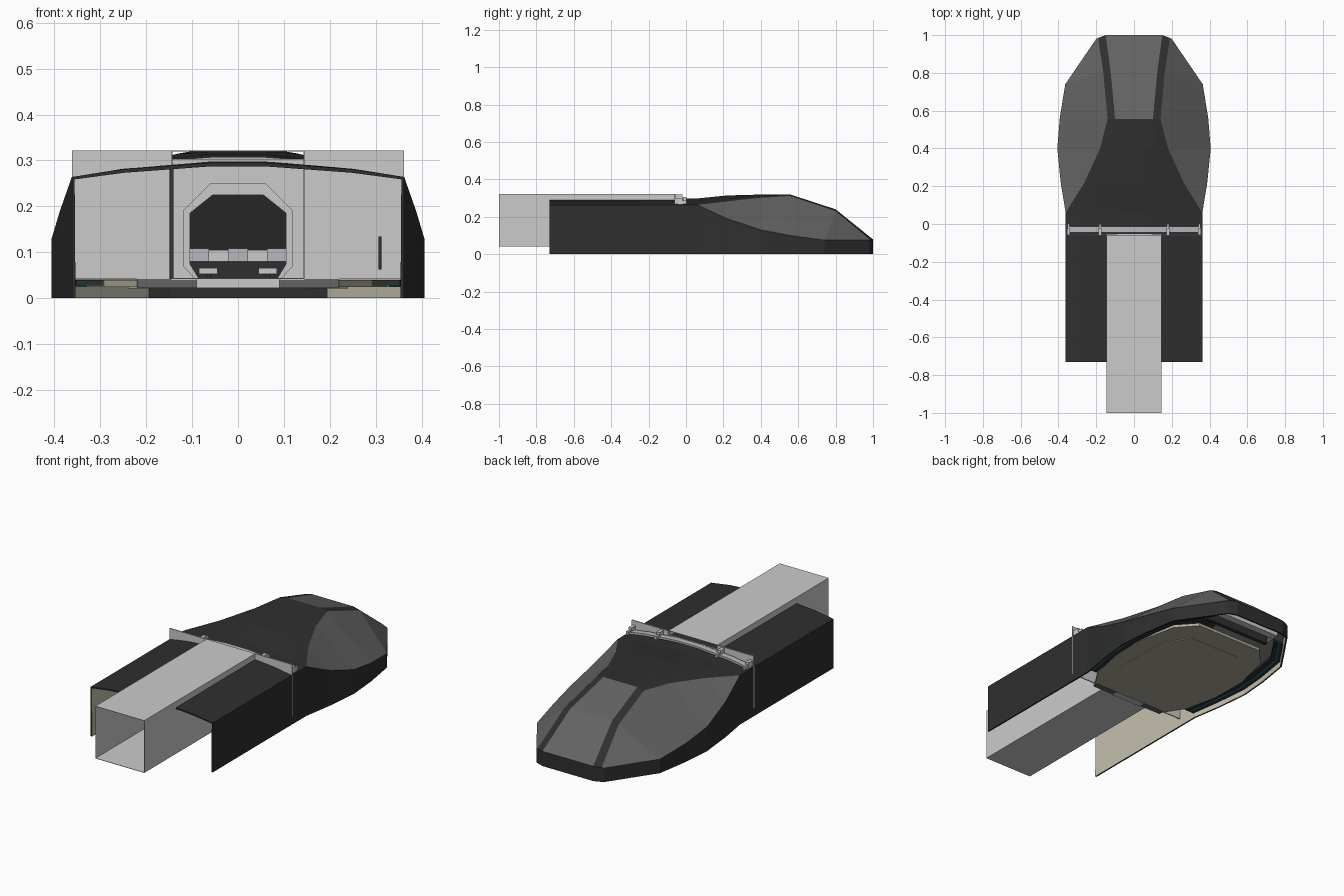
import bpy, bmesh
from mathutils import Vector

if "Cube" in bpy.data.objects:
    bpy.data.objects.remove(bpy.data.objects["Cube"])


def material(name, r, g, b):
    m = bpy.data.materials.new(name)
    m.diffuse_color = (r, g, b, 1)
    m.use_nodes = True
    m.node_tree.nodes["Principled BSDF"].inputs["Base Color"].default_value = m.diffuse_color
    return m


HULL = material("hull_dark", .028, .028, .028)
LINER = material("liner_dark", .028, .028, .028)
GLASS = material("smoked_glass", .125, .125, .125)
KHAKI = material("khaki_lining", .55, .53, .42)
FLOOR = material("floor_khaki", .42, .4, .32)
LILAC = material("pale_trim", .5, .47, .52)
BLUE = material("blue_strip", .02, .22, .36)


def finish(name, bm, *mats, normals=True):
    if normals:
        bmesh.ops.recalc_face_normals(bm, faces=bm.faces)
    me = bpy.data.meshes.new(name)
    bm.to_mesh(me)
    bm.free()
    for m in mats:
        me.materials.append(m)
    ob = bpy.data.objects.new(name, me)
    bpy.context.collection.objects.link(ob)
    return ob


def box(name, x, y, z, *mats):
    bm = bmesh.new()
    bmesh.ops.create_cube(bm, size=1)
    for v in bm.verts:
        v.co = Vector([a[0] + (c + .5) * (a[1] - a[0]) for a, c in zip((x, y, z), v.co)])
    return finish(name, bm, *mats)


def pair(name, x, y, z, *mats):
    box(name + "_right", x, y, z, *mats)
    box(name + "_left", (-x[1], -x[0]), y, z, *mats)


def mirrored(half):
    return half + [(-p[0],) + tuple(p[1:]) for p in reversed(half)]


def slab(name, half, z0, z1, *mats):
    """Flat plate from a mirrored plan outline."""
    bm = bmesh.new()
    f = bm.faces.new([bm.verts.new((x, y, z0)) for x, y in mirrored(half)])
    ext = bmesh.ops.extrude_face_region(bm, geom=[f])["geom"]
    for v in ext:
        if isinstance(v, bmesh.types.BMVert):
            v.co.z = z1
    if not any(abs(g.normal.z) > .9 and abs(g.calc_center_median().z - z0) < 1e-6 for g in bm.faces):
        bm.faces.new([v for v in bm.verts if abs(v.co.z - z0) < 1e-6])
    return finish(name, bm, *mats)


def ring(name, outer, inner, y0, y1, *mats):
    """Upright plate with an opening, from two matching loops in x and z."""
    bm = bmesh.new()
    loops = [[bm.verts.new((x, y, z)) for x, z in mirrored(h)]
             for h, y in ((outer, y0), (inner, y0), (inner, y1), (outer, y1))]
    n = len(loops[0])
    for a, b in zip(loops, loops[1:] + loops[:1]):
        for i in range(n):
            bm.faces.new((a[i], a[(i + 1) % n], b[(i + 1) % n], b[i]))
    return finish(name, bm, *mats)


def sweep(name, rows, *mats):
    """Closed bar through a row of four-point sections."""
    bm = bmesh.new()
    rows = [[bm.verts.new(p) for p in r] for r in rows]
    for a, b in zip(rows, rows[1:]):
        for i in range(4):
            bm.faces.new((a[i], a[(i + 1) % 4], b[(i + 1) % 4], b[i]))
    bm.faces.new(rows[0])
    bm.faces.new(rows[-1])
    return finish(name, bm, *mats)


def strip(name, path, width, height, *mats):
    """Band running inward from a plan path, on both sides."""
    for side, s in (("right", 1), ("left", -1)):
        sweep(f"{name}_{side}", [[(s * (x + dx), y, z + dz) for dx, dz in
              ((0, 0), (-width, 0), (-width, height), (0, height))] for x, y, z in path], *mats)


# Hull shell: stations of wall foot, shoulder, glass top, roof edge, roof centre
stations = [
    [(.362, -.73, 0), (.362, -.73, .264), (.362, -.73, .264), (.25, -.73, .281), (.06, -.73, .295)],
    [(.362, .06, 0), (.362, .06, .264), (.362, .06, .264), (.25, .06, .282), (.06, .06, .298)],
    [(.388, .22, 0), (.388, .22, .19), (.262, .22, .283), (.19, .22, .298), (.06, .22, .314)],
    [(.406, .40, 0), (.406, .40, .13), (.18, .40, .302), (.13, .40, .315), (.06, .40, .319)],
    [(.393, .56, 0), (.393, .56, .10), (.14, .555, .312), (.10, .555, .32), (.06, .555, .32)],
    [(.364, .74, 0), (.364, .74, .075), (.162, .80, .23), (.123, .80, .24), (.06, .80, .24)],
    [(.20, .98, 0), (.20, .98, .075), (.19, .985, .077), (.15, 1.0, .079), (.06, 1.0, .079)],
]
bm = bmesh.new()
rows = [[bm.verts.new(p) for p in mirrored(s)] for s in stations]
for i, (a, b) in enumerate(zip(rows, rows[1:])):
    for j in range(9):
        k = min(j, 8 - j)
        if k == 1 and i == 0:
            continue
        f = bm.faces.new((a[j], a[j + 1], b[j + 1], b[j]))
        glazed = k == 1 or (k >= 3 and i >= 4)
        f.material_index = 2 if glazed else 0 if k == 0 else 1
nose = rows[-1]
foot = [nose[0]] + [bm.verts.new((v.co.x, v.co.y, 0)) for v in nose[2:8]] + [nose[9]]
for j in range(7):
    bm.faces.new((nose[j + 1], nose[j + 2], foot[j + 1], foot[j])).material_index = 1
bmesh.ops.remove_doubles(bm, verts=bm.verts, dist=1e-5)
bmesh.ops.recalc_face_normals(bm, faces=bm.faces)
if max(bm.faces, key=lambda f: f.calc_center_median().z).normal.z < 0:
    bmesh.ops.reverse_faces(bm, faces=bm.faces)
hull = finish("hull_shell", bm, HULL, HULL, GLASS, KHAKI, LINER, GLASS, normals=False)
mod = hull.modifiers.new("thickness", "SOLIDIFY")
mod.thickness = .008
mod.offset = -1
mod.material_offset = 3

# Access corridor: open-ended square tube
X, Z0, Z1 = .145, .042, .322
ring("access_corridor", [(X, Z0), (X, Z1)], [(X - .002, Z0 + .002), (X - .002, Z1 - .002)], -1, -.06)

# Bulkhead with octagonal doorway
door = [(.085, .042), (.105, .075), (.105, .185), (.055, .225)]
ring("bulkhead_centre", [(X, .04), (X, .075), (X, .185), (X, .303)], door, -.06, -.052)
ring("door_frame", [(.092, .04), (.12, .07), (.12, .19), (.06, .25)], door, -.068, -.045)
pair("bulkhead_side", (X, .362), (-.062, -.056), (.042, .322))
box("door_hinge", (-.149, -.141), (-.075, -.062), (.042, .285), LINER)
box("door_handle", (.306, .313), (-.068, -.06), (.062, .134), HULL)

# Arched roof rail with brackets
arch = [(.355, .268), (.25, .285), (.06, .299)]
sweep("roof_rail", [[(x, y, z + dz) for y, dz in
      ((-.046, -.006), (-.046, .008), (-.014, .008), (-.014, -.006))] for x, z in mirrored(arch)], LILAC)
for n, x, z in (("inner", .18, .288), ("outer", .347, .268)):
    pair(f"rail_bracket_{n}", (x - .009, x + .009), (-.056, -.02), (z, z + .03))
    pair(f"rail_clamp_{n}", (x - .006, x + .006), (-.02, .003), (z, z + .018))

# Cabin floor with stepped plates and side ledges
slab("cabin_floor", [(.22, -.05), (.29, .06), (.33, .25), (.335, .45), (.29, .66), (.20, .76)],
     .024, .04, FLOOR)
slab("floor_panel", [(.15, .05), (.24, .16), (.24, .5), (.15, .64)], .0205, .025, FLOOR)
box("door_sill", (-.09, .09), (-.065, -.03), (.022, .042))
pair("sill_step", (.09, .22), (-.06, -.03), (.022, .042), GLASS)
ledge = [(.353, .05), (.378, .22), (.396, .4), (.384, .55), (.354, .735), (.255, .88)]
strip("side_ledge", [(x, y, .027) for x, y in ledge], .06, .013, LINER)
strip("light_strip", [(x - .022, y, .0245) for x, y in ledge], .008, .004, BLUE)

# Cockpit: dashboard and low seat rails
box("dashboard", (-.24, .24), (.77, .83), (.08, .105))
box("dashboard_base", (-.2, .2), (.80, .82), (.04, .08), LINER)
for i in range(3):
    x = -.085 + i * .085
    box(f"dashboard_screen_{i}", (x - .022, x + .022), (.76, .78), (.08, .108), LILAC)
box("nose_crossbar", (-.2, .2), (.86, .9), (.05, .075))
pair("seat_rail", (.045, .085), (.5, .56), (.053, .066))
pair("seat_foot", (.06, .07), (.52, .54), (.04, .053), LINER)
